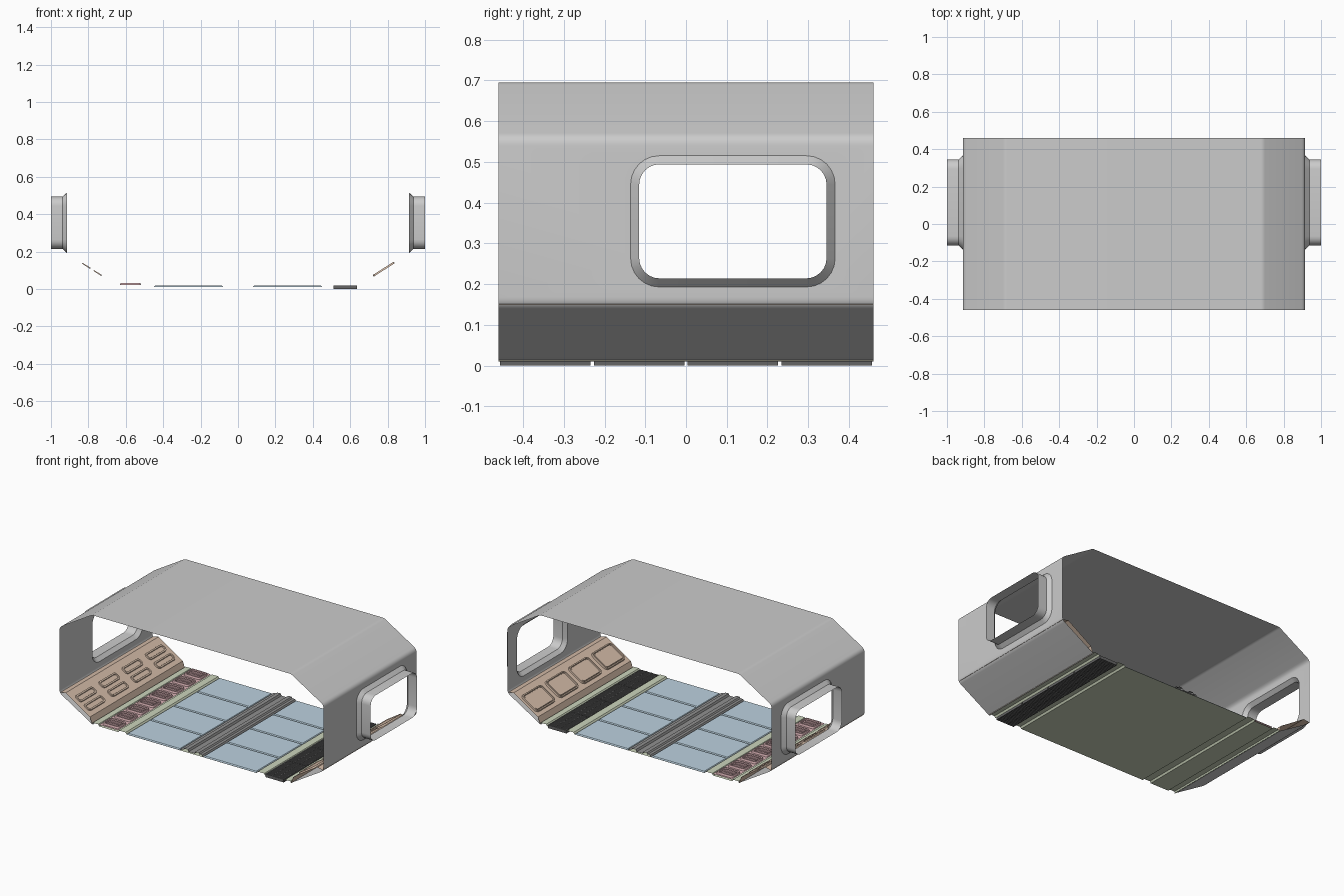
import bpy, bmesh
from math import cos, sin, pi, radians
from mathutils import Vector

if "Cube" in bpy.data.objects:
    bpy.data.objects.remove(bpy.data.objects["Cube"])

L = 0.46  # half length along y


def mat(name, r, g, b):
    m = bpy.data.materials.new(name)
    m.diffuse_color = (r, g, b, 1)
    m.use_nodes = True
    m.node_tree.nodes["Principled BSDF"].inputs["Base Color"].default_value = m.diffuse_color
    return m


BLUE = mat("blue", 0.50, 0.64, 0.74)
GREEN = mat("green", 0.60, 0.66, 0.50)
TAN = mat("tan", 0.66, 0.50, 0.39)
PINK = mat("pink", 0.72, 0.46, 0.48)
DARK = mat("dark", 0.28, 0.28, 0.28)
BLACK = mat("black", 0.13, 0.13, 0.13)


def finish(bm, name, material=None):
    bmesh.ops.remove_doubles(bm, verts=bm.verts, dist=1e-5)
    bmesh.ops.recalc_face_normals(bm, faces=bm.faces)
    me = bpy.data.meshes.new(name)
    bm.to_mesh(me)
    bm.free()
    ob = bpy.data.objects.new(name, me)
    bpy.context.collection.objects.link(ob)
    if material:
        me.materials.append(material)
    bpy.ops.object.select_all(action='DESELECT')
    ob.select_set(True)
    bpy.context.view_layer.objects.active = ob
    bpy.ops.object.shade_smooth_by_angle(angle=radians(30))
    return ob


def loft(bm, loops, closed=True, cap=False):
    """Bridge point loops of equal length, optionally capping the last one."""
    rows = [[bm.verts.new(p) for p in lp] for lp in loops]
    n = len(rows[0])
    for a, b in zip(rows, rows[1:]):
        for i in range(n if closed else n - 1):
            j = (i + 1) % n
            bm.faces.new((a[i], a[j], b[j], b[i]))
    if cap:
        bm.faces.new(rows[-1])


def sweep(bm, prof):
    """Extrude an open xz profile along the full length."""
    loft(bm, [[(x, y, z) for x, z in prof] for y in (-L, L)], closed=False)


def rrect(w, h, r, n=6):
    pts = []
    for k, (sx, sy) in enumerate(((1, 1), (-1, 1), (-1, -1), (1, -1))):
        for i in range(n + 1):
            a = (k + i / n) * pi / 2
            pts.append((sx * (w / 2 - r) + r * cos(a), sy * (h / 2 - r) + r * sin(a)))
    return pts


def rounded(a, c, b, d, n=5):
    """Soft corner at c between directions to a and b."""
    a, c, b = Vector(a), Vector(c), Vector(b)
    p, q = c + (a - c).normalized() * d, c + (b - c).normalized() * d
    return [tuple(p * (1 - t) ** 2 + c * 2 * t * (1 - t) + q * t * t)
            for t in [i / n for i in range(n + 1)]]


def box(bm, x0, x1, y0, y1, z0, z1, bev=0.0):
    """Block with sloped upper edges."""
    def ring(z, e):
        return [(x0 + e, y0 + e, z), (x1 - e, y0 + e, z), (x1 - e, y1 - e, z), (x0 + e, y1 - e, z)]
    loops = [ring(z0, 0), ring(z1 - bev, 0)] + ([ring(z1, bev)] if bev else [])
    loft(bm, loops, cap=True)
    bm.faces.new([bm.verts.new(p) for p in ring(z0, 0)])


# Outer shell: lower slopes, roof and walls with window holes
W = 0.915
f0, f1, f2, f3 = (0.685, 0.01), (W, 0.148), (W, 0.56), (0.69, 0.695)
low = [f0] + rounded(f0, f1, f2, 0.02)
up = rounded(f1, f2, f3, 0.02) + rounded(f2, f3, (0, 0.695), 0.012)
bm = bmesh.new()
sweep(bm, up + [(-x, z) for x, z in reversed(up)])
WY, WZ = 0.115, 0.354
wide, narrow = rrect(0.502, 0.322, 0.07), rrect(0.46, 0.28, 0.05)
for s in (1, -1):
    sweep(bm, [(s * x, z) for x, z in low])
    edges = []
    rect = [(-L, low[-1][1]), (L, low[-1][1]), (L, up[0][1]), (-L, up[0][1])]
    for ring in (rect, [(WY + u, WZ + v) for u, v in wide]):
        vs = [bm.verts.new((s * W, y, z)) for y, z in ring]
        edges += [bm.edges.new((vs[i], vs[i - 1])) for i in range(len(vs))]
    bmesh.ops.triangle_fill(bm, use_beauty=True, use_dissolve=False, edges=edges,
                            normal=(s, 0, 0))
finish(bm, "corridor_shell")

# Flared window tunnels
for s, side in ((1, "right"), (-1, "left")):
    bm = bmesh.new()
    loft(bm, [[(s * x, WY + u, WZ + v) for u, v in ring]
              for x, ring in ((W, wide), (0.937, narrow), (1.0, narrow))])
    finish(bm, "window_tunnel_" + side)

# Green floor sheet with raised rails, open under the grate
bm = bmesh.new()
rail_out = [(0.69, 0.011), (0.685, 0.022), (0.648, 0.022), (0.64, 0.011)]
rail_in = [(0.51, 0.011), (0.503, 0.022), (0.458, 0.022), (0.45, 0.011)]
sweep(bm, [(-x, z) for x, z in rail_out + rail_in] + rail_in[::-1])
sweep(bm, rail_out[::-1])
finish(bm, "floor_sheet", GREEN)

# Centre cable channel
bm = bmesh.new()
half = [(0.08, 0.011), (0.074, 0.022), (0.056, 0.022), (0.05, 0.03), (0.026, 0.03), (0.02, 0.018)]
sweep(bm, [(-x, z) for x, z in half] + half[::-1])
finish(bm, "centre_channel", DARK)

# Blue floor tiles
bm = bmesh.new()
for s in (1, -1):
    for i in range(4):
        y = -L + 0.23 * i
        x0, x1 = sorted((s * 0.08, s * 0.45))
        box(bm, x0, x1, y + 0.001, y + 0.229, 0.0112, 0.018, 0.006)
finish(bm, "floor_tiles", BLUE)

# Grate: four framed sections of narrow bars
bm = bmesh.new()
for i in range(4):
    y0, y1 = -L + 0.23 * i + 0.004, -L + 0.23 * (i + 1) - 0.004
    for x in (0.51, 0.551, 0.589, 0.63):
        box(bm, x, x + 0.006, y0, y1, 0.0, 0.02)
    n = 18
    for k in range(n + 1):
        y = y0 + (y1 - y0 - 0.006) * k / n
        box(bm, 0.51, 0.636, y, y + 0.006, 0.0, 0.019)
finish(bm, "floor_grate", BLACK)

# Pink light strip: base and framed lamp blocks
bm = bmesh.new()
sweep(bm, [(-0.64, 0.021), (-0.51, 0.021)])
for i in range(8):
    yc = -L + 0.115 * (i + 0.5)

    def lamp(w, h, r, z):
        return [(-0.575 + u, yc + v, z) for u, v in rrect(w, h, r, 3)]
    loft(bm, [lamp(0.112, 0.088, 0.012, 0.021), lamp(0.106, 0.082, 0.01, 0.033),
              lamp(0.09, 0.066, 0.008, 0.033), lamp(0.088, 0.064, 0.008, 0.024)], cap=True)
    for dy in (-0.016, 0.016):
        box(bm, -0.613, -0.537, yc + dy - 0.009, yc + dy + 0.009, 0.022, 0.031, 0.003)
finish(bm, "light_strip", PINK)

# Tan slope panels with rounded relief
TH = radians(32.5)


def slope(s, u, y, h):
    """u along the slope from its middle, h above the panel face."""
    return (s * (0.782 + u * cos(TH) - h * sin(TH)), y, 0.102 + u * sin(TH) + h * cos(TH))


for s, side in ((1, "right"), (-1, "left")):
    bm = bmesh.new()
    a, b = slope(s, -0.092, 0, 0), slope(s, 0.107, 0, 0)
    sweep(bm, [(s * 0.69, 0.012), (a[0], a[2]), (b[0], b[2]), (s * 0.913, 0.15)])
    for i in range(4):
        yc = -L + 0.23 * (i + 0.5)

        def ring(uc, w, h, r, z):
            return [slope(s, uc + p, yc + q, z) for p, q in rrect(w, h, r, 4)]
        if s > 0:
            # Large access covers
            loft(bm, [ring(0, 0.135, 0.195, 0.025, 0), ring(0, 0.131, 0.191, 0.023, 0.01),
                      ring(0, 0.117, 0.177, 0.018, 0.01), ring(0, 0.113, 0.173, 0.016, 0.002),
                      ring(0, 0.109, 0.169, 0.015, 0.002), ring(0, 0.105, 0.165, 0.014, 0.007)],
                 cap=True)
        else:
            # Paired vent rings
            for uc in (-0.036, 0.036):
                loft(bm, [ring(uc, 0.052, 0.172, 0.02, 0), ring(uc, 0.048, 0.168, 0.018, 0.006),
                          ring(uc, 0.03, 0.15, 0.011, 0.006), ring(uc, 0.026, 0.146, 0.01, 0.001)])
    finish(bm, "slope_panel_" + side, TAN)
